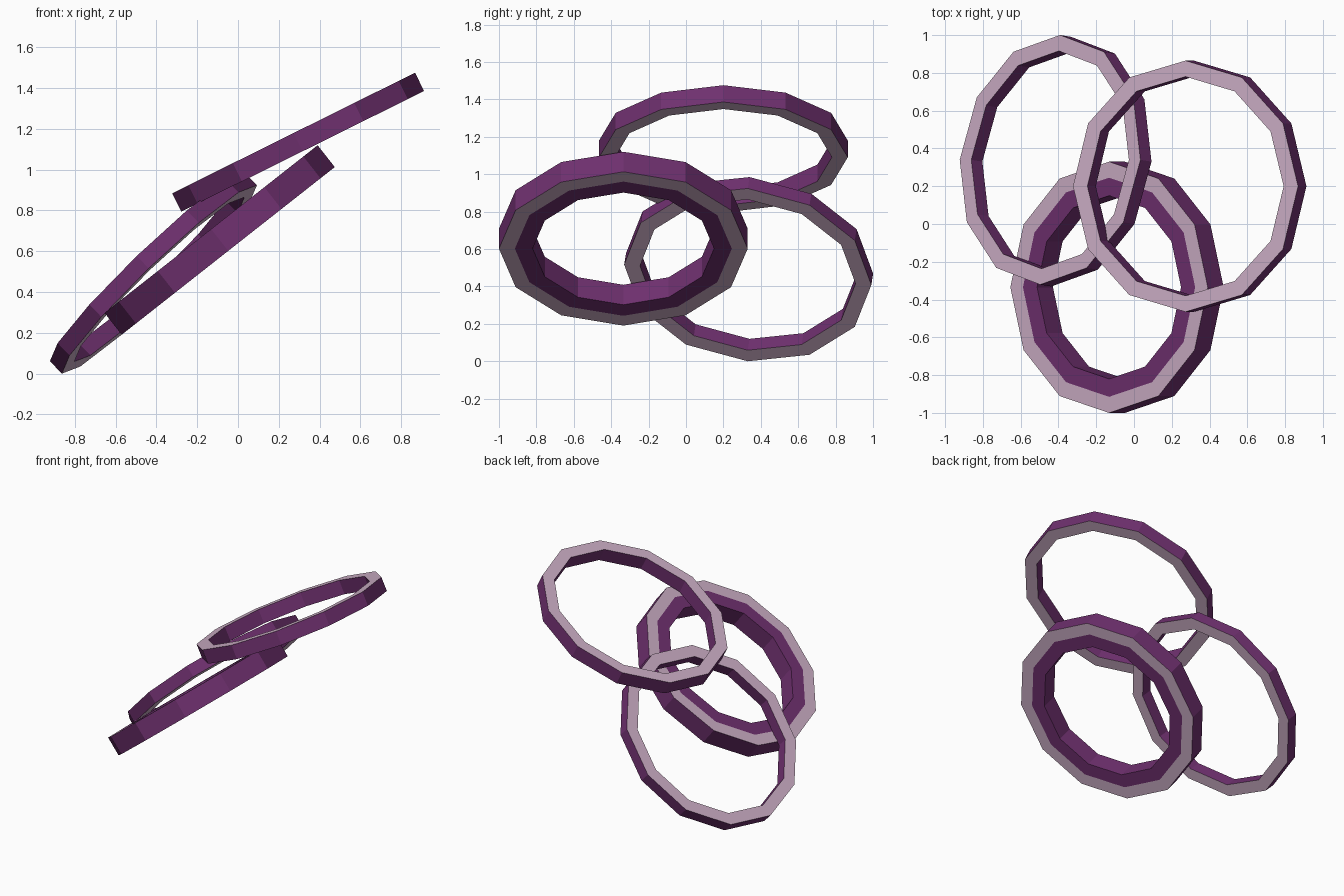
import bpy, bmesh
from math import sin, cos, pi, radians
from mathutils import Vector

if "Cube" in bpy.data.objects:
    bpy.data.objects.remove(bpy.data.objects["Cube"])

SIDES = 12
OUTER, RIM = 0.665, 0.58


def material(name, rgb):
    m = bpy.data.materials.new(name)
    m.diffuse_color = (*rgb, 1)
    m.use_nodes = True
    m.node_tree.nodes["Principled BSDF"].inputs["Base Color"].default_value = m.diffuse_color
    return m


purple = material("purple", (0.16, 0.03, 0.16))
pale = material("pale_pink", (0.60, 0.42, 0.56))


def ring(name, center, tilt, thickness, lip=None, y_axis=None):
    """Flat-sided ring; tilt raises the +x side, lip adds a purple inner band."""
    c = Vector(center)
    u = Vector((cos(radians(tilt)), 0, sin(radians(tilt))))
    v = Vector(y_axis or (0, 1, 0))
    v = (v - u * v.dot(u)).normalized()
    n = u.cross(v)
    h = thickness / 2
    radii = [OUTER, RIM] + ([lip] if lip else [])
    # closed cross-section: top outer to inner, then bottom inner to outer
    section = [(r, h) for r in radii] + [(r, -h) for r in reversed(radii)]
    k = len(section)
    pale_strips = {0, k - 2}          # the top and bottom rims

    bm = bmesh.new()
    loops = []
    for i in range(SIDES):
        a = 2 * pi * i / SIDES
        d = u * cos(a) + v * sin(a)
        loops.append([bm.verts.new(c + d * r + n * z) for r, z in section])
    for i in range(SIDES):
        p, q = loops[i], loops[(i + 1) % SIDES]
        for j in range(k):
            m = (j + 1) % k
            f = bm.faces.new((p[j], p[m], q[m], q[j]))
            f.material_index = 1 if j in pale_strips else 0
    bmesh.ops.recalc_face_normals(bm, faces=bm.faces)
    me = bpy.data.meshes.new(name)
    bm.to_mesh(me)
    bm.free()
    me.materials.append(purple)
    me.materials.append(pale)
    ob = bpy.data.objects.new(name, me)
    bpy.context.collection.objects.link(ob)
    return ob


# Thick ring with the inner band
ring("front_ring", (-0.09, -0.335, 0.655), 38.2, 0.136, lip=0.485)
# Thin ring, also leaning sideways
ring("back_ring", (-0.415, 0.335, 0.492), 44, 0.085, y_axis=(0.075, 0.99, -0.085))
# Upper ring
ring("top_ring", (0.295, 0.20, 1.135), 26.4, 0.10)
